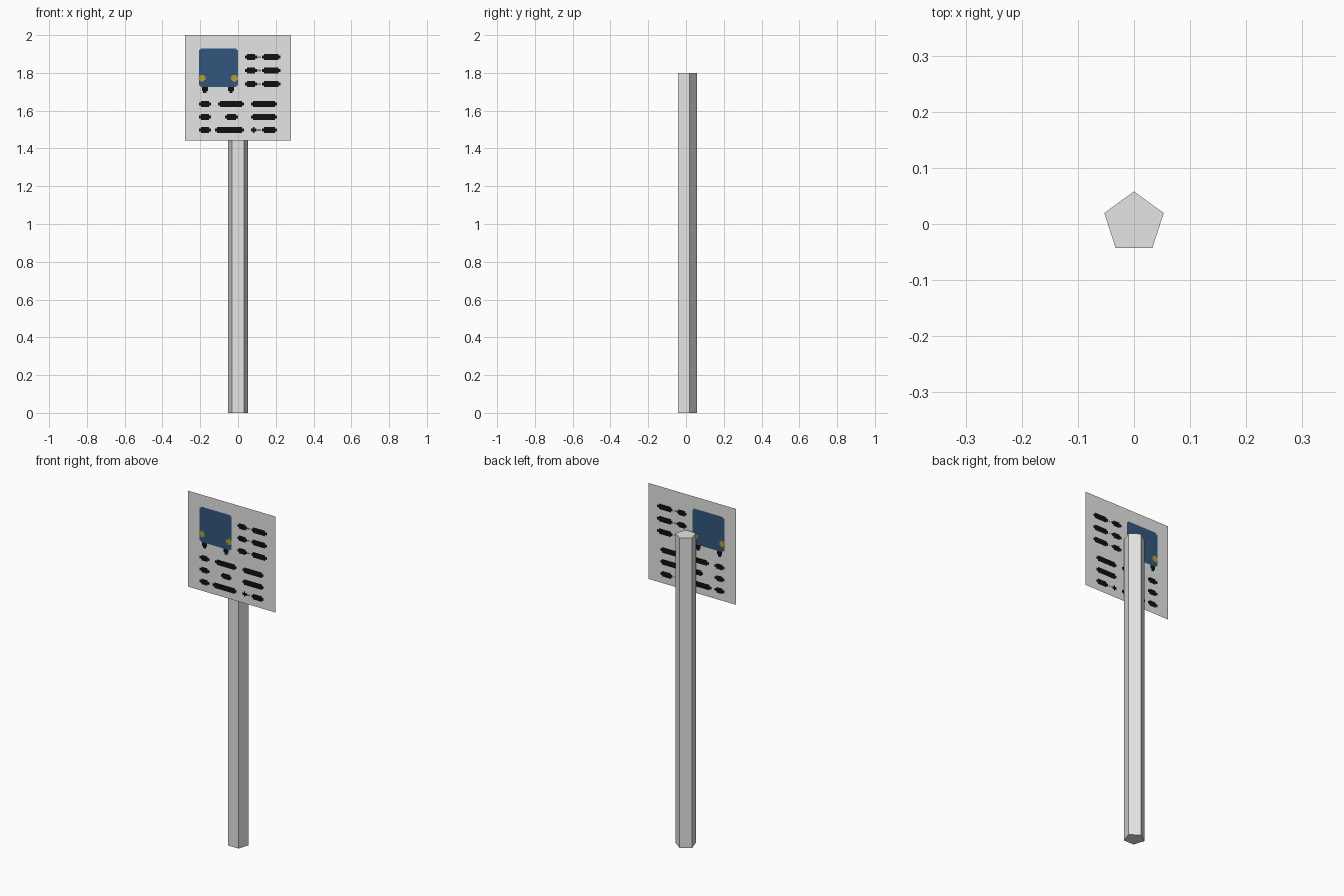
import bpy, bmesh

if "Cube" in bpy.data.objects:
    bpy.data.objects.remove(bpy.data.objects["Cube"])


def material(name, rgb):
    m = bpy.data.materials.new(name)
    m.diffuse_color = (*rgb, 1)
    m.use_nodes = True
    m.node_tree.nodes["Principled BSDF"].inputs["Base Color"].default_value = m.diffuse_color
    return m


grey = material("light grey", (0.78, 0.78, 0.77))
blue = material("bus blue", (0.031, 0.095, 0.205))
yellow = material("lamp yellow", (0.50, 0.35, 0.018))
black = material("ink black", (0.005, 0.005, 0.005))
GREY, BLUE, YELLOW, BLACK = range(4)

# Five-sided post, one corner pointing backwards
bpy.ops.mesh.primitive_cylinder_add(vertices=5, radius=0.0557, depth=1.8,
                                    location=(0, 0.0023, 0.9))
post = bpy.context.object
post.name = "post"
post.data.materials.append(grey)

# Painted areas as rectangles (x0, x1, z0, z1, colour); later ones win
rects = []


def block(x0, x1, z0, z1, colour, step_x, step_z):
    """Rectangle with stepped corners, made of two crossing rectangles."""
    rects.append((x0, x1, z0 + step_z, z1 - step_z, colour))
    rects.append((x0 + step_x, x1 - step_x, z0, z1, colour))


def bar(x0, x1, z):
    block(x0, x1, z - 0.016, z + 0.016, BLACK, 0.011, 0.008)


def dots(z):
    for x in (0.103, 0.113):
        rects.append((x, x + 0.005, z - 0.005, z + 0.005, BLACK))


# Bus picture: body, wheels, lamps
block(-0.206, 0.0, 1.725, 1.93, BLUE, 0.008, 0.008)
for x in (-0.175, -0.037):
    rects.append((x - 0.016, x + 0.016, 1.705, 1.725, BLACK))
    rects.append((x - 0.009, x + 0.009, 1.693, 1.705, BLACK))
for x in (-0.191, -0.018):
    block(x - 0.018, x + 0.018, 1.755, 1.79, YELLOW, 0.008, 0.008)

# Timetable bars beside the bus
for z in (1.883, 1.812, 1.740):
    bar(0.037, 0.100, z)
    dots(z)
    bar(0.127, 0.226, z)

# Timetable bars below the bus
rows = {
    1.635: [(-0.206, -0.143), (-0.106, 0.032), (0.069, 0.206)],
    1.566: [(-0.206, -0.143), (-0.069, 0.0), (0.069, 0.206)],
    1.497: [(-0.206, -0.143), (-0.122, 0.032), (0.069, 0.098), (0.127, 0.206)],
}
for z, spans in rows.items():
    for x0, x1 in spans:
        bar(x0, x1, z)
dots(1.497)

# Sign panel: one thin sheet cut along every painted edge
SIGN_Y = -0.058
xs = sorted({round(v, 4) for r in rects for v in r[:2]} | {-0.28, 0.28})
zs = sorted({round(v, 4) for r in rects for v in r[2:4]} | {1.443, 2.0})
bm = bmesh.new()
grid = [[bm.verts.new((x, SIGN_Y, z)) for z in zs] for x in xs]
for i in range(len(xs) - 1):
    for j in range(len(zs) - 1):
        face = bm.faces.new((grid[i][j], grid[i + 1][j],
                             grid[i + 1][j + 1], grid[i][j + 1]))
        cx, cz = (xs[i] + xs[i + 1]) / 2, (zs[j] + zs[j + 1]) / 2
        for x0, x1, z0, z1, colour in rects:
            if x0 < cx < x1 and z0 < cz < z1:
                face.material_index = colour
mesh = bpy.data.meshes.new("sign_panel")
bm.to_mesh(mesh)
bm.free()
for m in (grey, blue, yellow, black):
    mesh.materials.append(m)
panel = bpy.data.objects.new("sign_panel", mesh)
bpy.context.collection.objects.link(panel)
